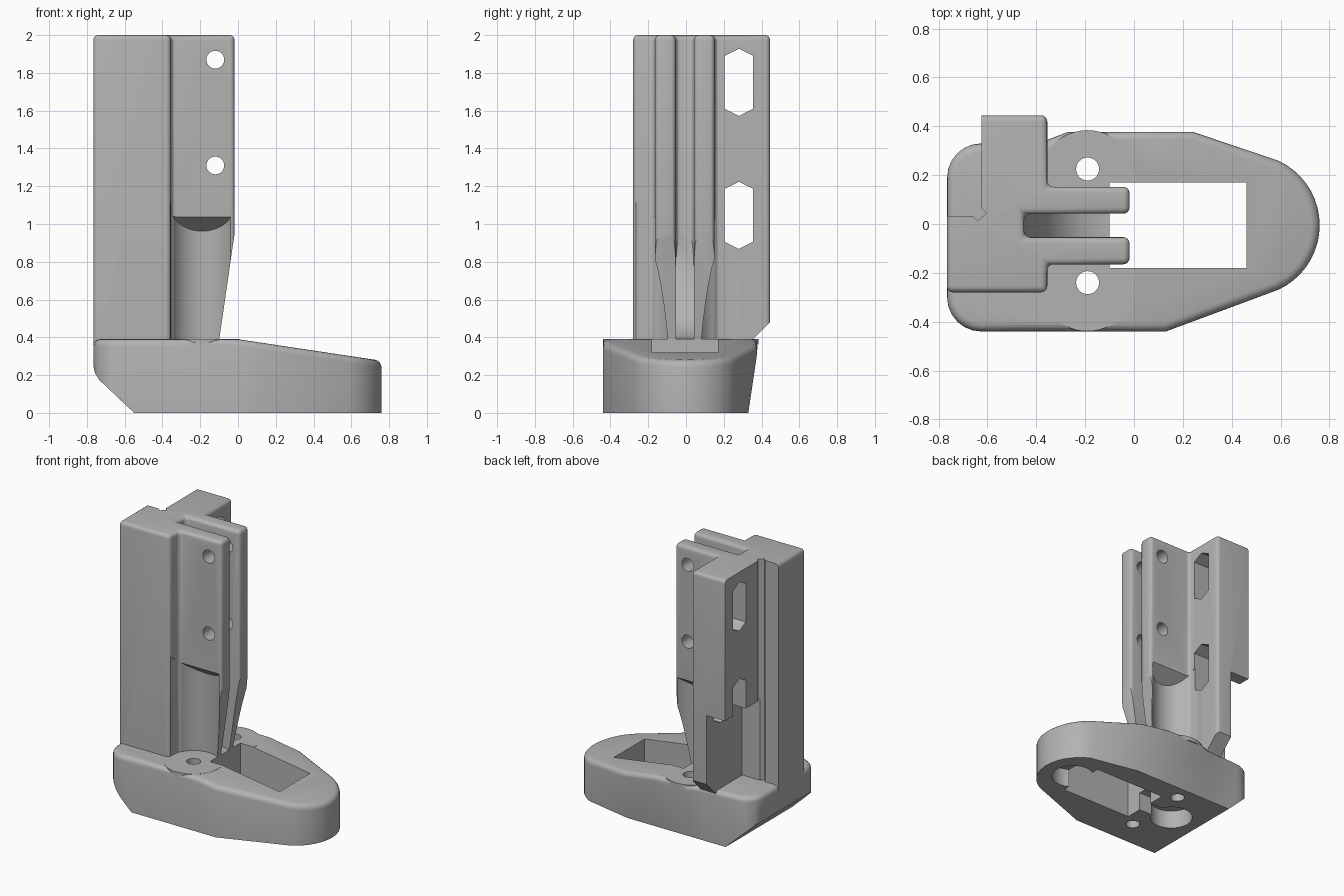
import bpy, bmesh
from math import sin, cos, radians
from mathutils import Vector

cube = bpy.data.objects.get("Cube")
if cube:
    bpy.data.objects.remove(cube)

grey = bpy.data.materials.new("plain_grey")
grey.use_nodes = True
grey.diffuse_color = (0.45, 0.45, 0.45, 1)
grey.node_tree.nodes["Principled BSDF"].inputs["Base Color"].default_value = grey.diffuse_color


def finish(name, bm):
    bmesh.ops.recalc_face_normals(bm, faces=bm.faces)
    mesh = bpy.data.meshes.new(name)
    bm.to_mesh(mesh)
    bm.free()
    mesh.materials.append(grey)
    ob = bpy.data.objects.new(name, mesh)
    bpy.context.collection.objects.link(ob)
    return ob


def prism(name, pts, axis, lo, hi):
    """Extrude a 2D profile along an axis; pts are the two other axes in order."""
    def at(p, t):
        v = list(p)
        v.insert("xyz".index(axis), t)
        return v
    bm = bmesh.new()
    a = [bm.verts.new(at(p, lo)) for p in pts]
    b = [bm.verts.new(at(p, hi)) for p in pts]
    bm.faces.new(a)
    bm.faces.new(b)
    for i in range(len(pts)):
        j = (i + 1) % len(pts)
        bm.faces.new((a[i], a[j], b[j], b[i]))
    return finish(name, bm)


def arc(cx, cy, r, start, end, n):
    return [(cx + r * cos(radians(start + (end - start) * i / n)),
             cy + r * sin(radians(start + (end - start) * i / n))) for i in range(n + 1)]


def circle(cx, cy, r, n=48):
    return arc(cx, cy, r, 0, 360, n)[:-1]


def rect(x0, x1, y0, y1):
    return [(x0, y0), (x1, y0), (x1, y1), (x0, y1)]


def combine(target, tool, operation):
    mod = target.modifiers.new("combine", 'BOOLEAN')
    mod.operation = operation
    mod.solver = 'EXACT'
    mod.object = tool
    bpy.context.view_layer.objects.active = target
    bpy.ops.object.modifier_apply(modifier=mod.name)
    bpy.data.objects.remove(tool)


def cut(target, tool):
    combine(target, tool, 'DIFFERENCE')


# Base: rounded plan, sloping nose, back side leaning in towards the floor
right = [(0.24, 0.38), (0, 0.382)]
plan = (arc(-0.625, -0.3, 0.14, 180, 270, 6) + [(0, -0.44), (0.13, -0.44)]
        + arc(0.469, -0.005, 0.291, -65, 65, 18) + right
        + [(-0.27, 0.382), (-0.36, 0.345)] + arc(-0.625, 0.19, 0.14, 90, 180, 6))
bm = bmesh.new()
low = [bm.verts.new((x, min(y, 0.33), 0)) for x, y in plan]
top = [bm.verts.new((x, y, 0.39 - 0.15 * max(x, 0))) for x, y in plan]
i0, i1 = plan.index((0, -0.44)), plan.index((0, 0.382))
bm.faces.new(low)
bm.faces.new(top[i0:i1 + 1])
bm.faces.new(top[i1:] + top[:i0 + 1])
rim = []
for i in range(len(plan)):
    j = (i + 1) % len(plan)
    bm.faces.new((low[i], low[j], top[j], top[i]))
    rim.append(bm.edges.get((top[i], top[j])))
bmesh.ops.recalc_face_normals(bm, faces=bm.faces)
bmesh.ops.bevel(bm, geom=rim, offset=0.035, segments=4, profile=0.5, affect='EDGES',
                clamp_overlap=False)
base = finish("bracket_body", bm)

# Slanted heel under the column
cut(base, prism("heel_cutter", [(-0.9, 0.25), (-0.766, 0.25), (-0.757, 0.21), (-0.735, 0.175),
                                (-0.55, 0), (-0.5, -0.05), (-0.9, -0.05)], "y", -1, 1))
# Round screw seats
for y in (0.185, -0.24):
    combine(base, prism("screw_seat", circle(-0.19, y, 0.199), "z", 0.362, 0.391), 'UNION')

# Column with an L-shaped section and two arms, rounded edges
section = [(-0.766, -0.28), (-0.355, -0.28), (-0.355, -0.165), (-0.018, -0.165), (-0.018, -0.054),
           (-0.45, -0.054), (-0.45, 0.042), (-0.018, 0.042), (-0.018, 0.152), (-0.355, 0.152),
           (-0.355, 0.445), (-0.625, 0.445), (-0.625, 0.065), (-0.605, 0.045), (-0.64, 0.012),
           (-0.66, 0.032), (-0.766, 0.032)]
column = prism("column", section, "z", 0.35, 2)
bm = bmesh.new()
bm.from_mesh(column.data)
bm.verts.ensure_lookup_table()
n = len(section)
soft = [bm.edges.get((bm.verts[i], bm.verts[i + n])) for i in range(11)]
soft += [bm.edges.get((bm.verts[i + n], bm.verts[i + n + 1])) for i in range(11)]
soft.append(bm.edges.get((bm.verts[2 * n - 1], bm.verts[n])))
bmesh.ops.bevel(bm, geom=soft, offset=0.026, segments=4, profile=0.5, affect='EDGES',
                clamp_overlap=True)
bm.to_mesh(column.data)
bm.free()

# Arms taper inwards below their plates
cut(column, prism("taper_cutter", [(-0.018, 0.95), (0.1, 0.95), (0.1, 0.3), (-0.112, 0.3)],
                  "y", -0.3, 0.3))
# Screwdriver clearance with a slanted roof
for y in (0.225, -0.24):
    tool = prism("driver_cutter", circle(-0.19, y, 0.17), "z", 0.3, 1)
    for v in tool.data.vertices:
        if v.co.z > 0.9:
            v.co.z = 0.95 + 0.8 * (abs(v.co.y) - 0.055)
    cut(column, tool)
# Cross holes through the arms, long hexagonal holes through the wall
for z in (1.87, 1.31):
    cut(column, prism("pin_cutter", circle(-0.12, z, 0.047, 32), "y", -0.24, 0.24))
for z in (1.75, 1.046):
    half = [(0.28, z + 0.178), (0.355, z + 0.14), (0.355, z - 0.14),
            (0.28, z - 0.178), (0.205, z - 0.14), (0.205, z + 0.14)]
    cut(column, prism("hex_cutter", half, "x", -0.9, -0.2))
# Thinner lower wall and its slanted lower edge
cut(column, prism("wall_recess", rect(-0.9, -0.475, 0.032, 0.6), "z", 0.2, 0.98))
cut(column, prism("wall_chamfer", [(0.30, 0.335), (0.6, 0.635), (0.6, 0.2), (0.30, 0.2)],
                  "x", -0.9, -0.2))
combine(base, column, 'UNION')

# Curved ramp at the foot of the slot
ramp = [(-0.47, 0.95), (-0.45, 0.95), (-0.425, 0.75), (-0.38, 0.6), (-0.31, 0.48),
        (-0.22, 0.415), (-0.105, 0.388), (-0.105, 0.33), (-0.47, 0.33)]
combine(base, prism("slot_ramp", ramp, "y", -0.062, 0.05), 'UNION')

# Window, screw holes and pockets under the base
cut(base, prism("window_cutter", rect(-0.1, 0.46, -0.18, 0.17), "z", -0.1, 0.392))
for y in (0.225, -0.24):
    cut(base, prism("screw_cutter", circle(-0.19, y, 0.047, 32), "z", -0.1, 0.45))
for x in (-0.33, 0.53):
    cut(base, prism("pocket_cutter", circle(x, -0.005, 0.14), "z", -0.1, 0.13))
cut(base, prism("channel_cutter", rect(-0.25, -0.05, -0.06, 0.05), "z", -0.1, 0.13))

# Smooth shading with sharp corners kept
bpy.ops.object.select_all(action='DESELECT')
base.select_set(True)
bpy.context.view_layer.objects.active = base
bpy.ops.object.shade_smooth_by_angle(angle=radians(30))
